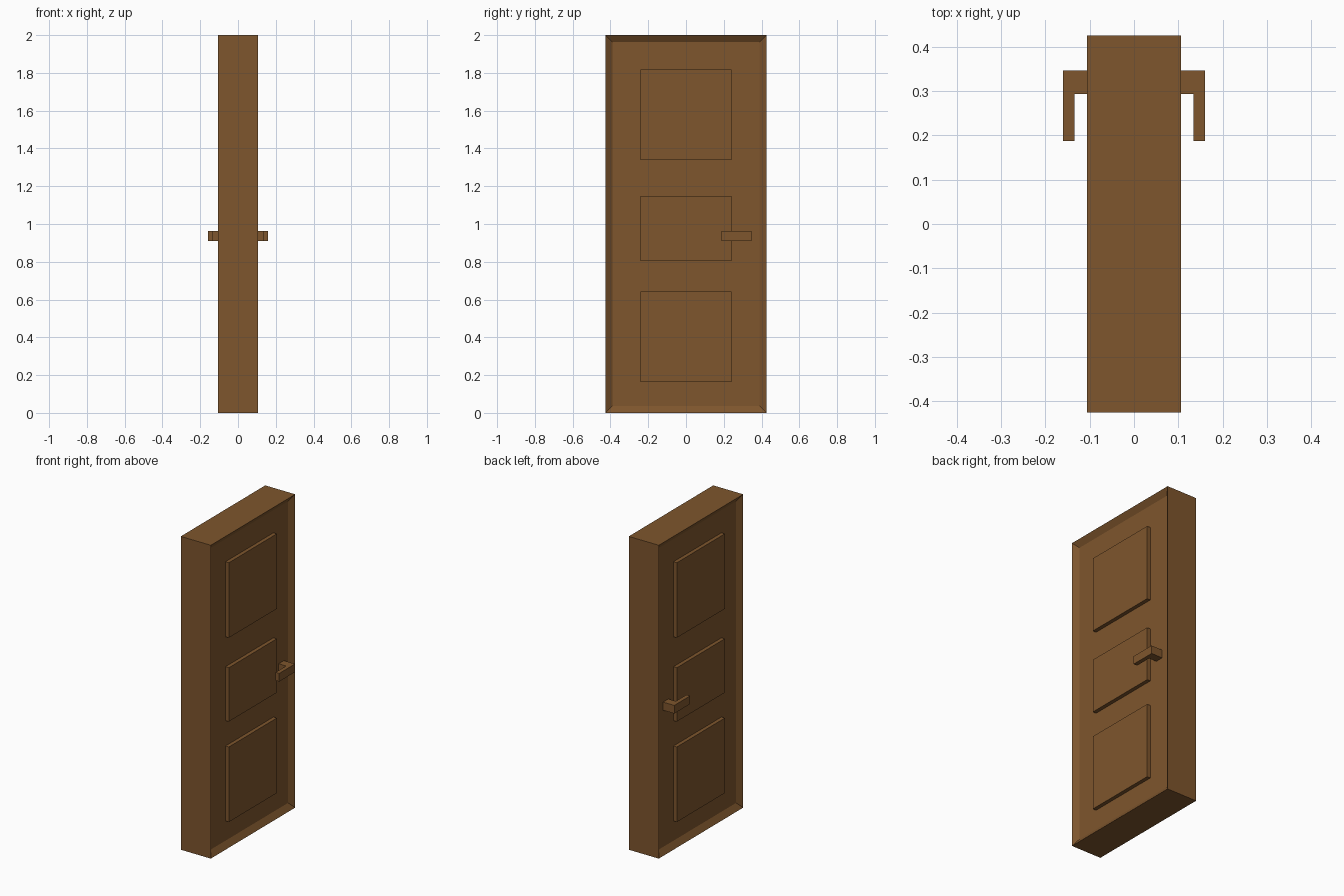
import bpy, bmesh
from mathutils import Vector

if "Cube" in bpy.data.objects:
    bpy.data.objects.remove(bpy.data.objects["Cube"])

wood = bpy.data.materials.new("brown wood")
wood.diffuse_color = (0.21, 0.092, 0.026, 1)
wood.use_nodes = True
wood.node_tree.nodes["Principled BSDF"].inputs["Base Color"].default_value = wood.diffuse_color

HALF_T, HALF_W, H = 0.106, 0.426, 2.0   # door half thickness, half width, height
BORDER, RECESS, RAISE = 0.053, 0.025, 0.024


def finish(bm, name):
    bmesh.ops.recalc_face_normals(bm, faces=bm.faces)
    mesh = bpy.data.meshes.new(name)
    bm.to_mesh(mesh)
    bm.free()
    mesh.materials.append(wood)
    ob = bpy.data.objects.new(name, mesh)
    bpy.context.collection.objects.link(ob)
    return ob


def add_box(bm, lo, hi):
    lo, hi = Vector(lo), Vector(hi)
    verts = bmesh.ops.create_cube(bm, size=1)["verts"]
    for v in verts:
        v.co = (lo + hi) / 2 + v.co * (hi - lo)


def mirror_x(ob):
    ob.modifiers.new("both_sides", "MIRROR").use_axis[0] = True


# Door slab with a recessed field inside the frame on both large faces
bm = bmesh.new()
add_box(bm, (-HALF_T, -HALF_W, 0), (HALF_T, HALF_W, H))
bm.normal_update()
sides = [f for f in bm.faces if abs(f.normal.x) > 0.9]
for f in sides:
    direction = f.normal.copy()
    bmesh.ops.inset_region(bm, faces=[f], thickness=BORDER)
    bmesh.ops.translate(bm, verts=f.verts[:], vec=-direction * RECESS)
finish(bm, "door_slab")

# Three raised panels on each side
field = HALF_T - RECESS
for name, z0, z1 in (("lower_panel", 0.163, 0.642),
                     ("middle_panel", 0.804, 1.148),
                     ("upper_panel", 1.339, 1.818)):
    bm = bmesh.new()
    add_box(bm, (field - 0.005, -0.242, z0), (field + RAISE, 0.242, z1))
    mirror_x(finish(bm, name))

# L-shaped lever handle, extruded upwards from its plan outline
outline = [(field - 0.005, 0.294), (0.134, 0.294), (0.134, 0.187),
           (0.16, 0.187), (0.16, 0.347), (field - 0.005, 0.347)]
bm = bmesh.new()
base = bm.faces.new([bm.verts.new((x, y, 0.91)) for x, y in outline])
top = bmesh.ops.extrude_face_region(bm, geom=[base], use_keep_orig=True)["geom"]
bmesh.ops.translate(bm, vec=(0, 0, 0.052),
                    verts=[g for g in top if isinstance(g, bmesh.types.BMVert)])
mirror_x(finish(bm, "lever_handle"))
